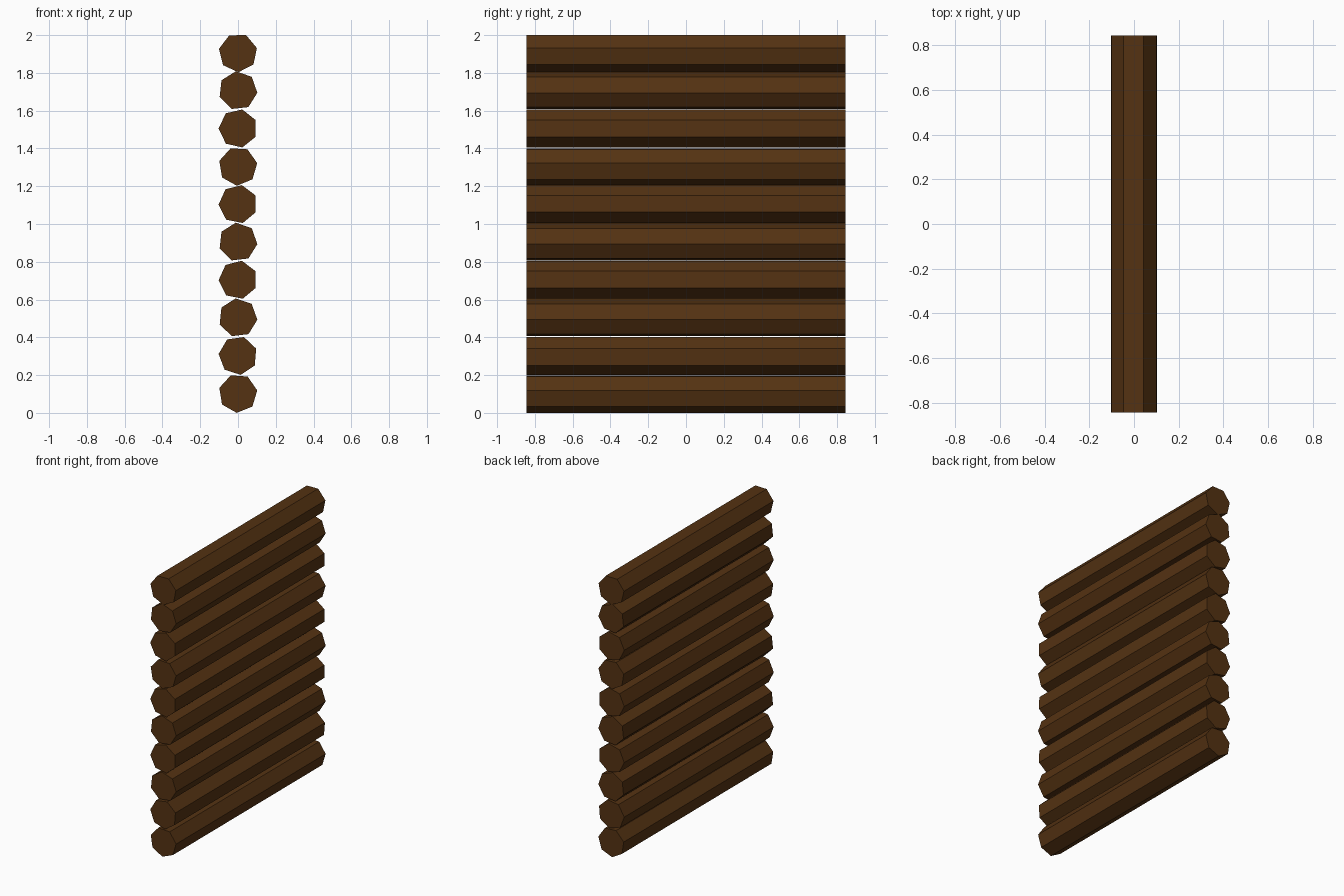
import bpy, math

if "Cube" in bpy.data.objects:
    bpy.data.objects.remove(bpy.data.objects["Cube"])

RADIUS = 0.103
LENGTH = 1.69
PITCH = 0.2004
# roll of each seven-sided log in degrees, bottom to top
ROLLS = [9, 21, 45.5, 27, 45, 27, 9.5, 26, 45, 14]

wood = bpy.data.materials.new("dark brown wood")
wood.diffuse_color = (0.089, 0.032, 0.006, 1)
wood.use_nodes = True
wood.node_tree.nodes["Principled BSDF"].inputs["Base Color"].default_value = wood.diffuse_color

# stacked horizontal logs running along y
for i, roll in enumerate(ROLLS):
    bpy.ops.mesh.primitive_cylinder_add(vertices=7, radius=RADIUS, depth=LENGTH)
    log = bpy.context.object
    log.name = f"wall_log_{i + 1}"
    # primitive starts with a vertex on +y: place vertices by angle in the xz plane
    for v in log.data.vertices:
        a = math.atan2(v.co.x, v.co.y) + math.radians(roll)
        y = v.co.z
        v.co = (RADIUS * math.cos(a), y, RADIUS * math.sin(a))
    log.location = (0, 0, RADIUS + PITCH * i)
    # keep normals facing outwards
    bpy.ops.object.mode_set(mode='EDIT')
    bpy.ops.mesh.select_all(action='SELECT')
    bpy.ops.mesh.normals_make_consistent(inside=False)
    bpy.ops.object.mode_set(mode='OBJECT')
    log.data.materials.append(wood)
